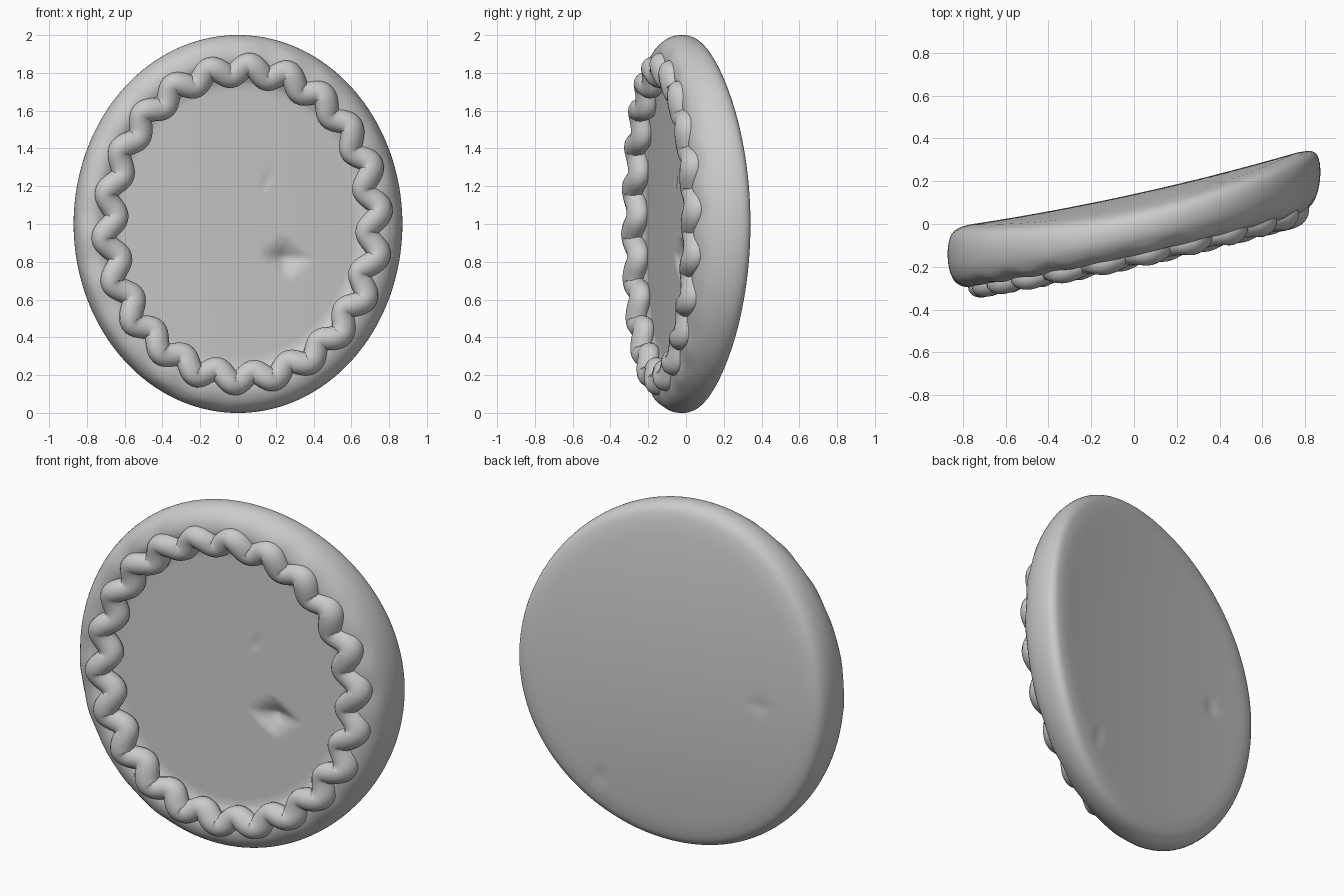
import bpy, bmesh, math, random

if "Cube" in bpy.data.objects:
    bpy.data.objects.remove(bpy.data.objects["Cube"])

random.seed(4)
SEG = 192


def warp(x, y, z):
    """Lean the flat disc sideways and bow it slightly; the back domes vertically."""
    back = max(0.0, min(1.0, (y + 0.10) / 0.24))
    return (x, y + 0.22 * x + 0.045 * x * x - 0.08 * back * (z - 1) ** 2, z)


def loft(name, rings, closed, caps=()):
    """Skin a list of equal-length rings; closed joins last ring to first."""
    bm = bmesh.new()
    vs = [[bm.verts.new(p) for p in ring] for ring in rings]
    n = len(vs[0])
    for i in range(len(vs) if closed else len(vs) - 1):
        a, b = vs[i], vs[(i + 1) % len(vs)]
        for j in range(n):
            k = (j + 1) % n
            bm.faces.new((a[j], a[k], b[k], b[j]))
    for ring, centre in caps:
        c = bm.verts.new(centre)
        for j in range(n):
            bm.faces.new((vs[ring][j], vs[ring][(j + 1) % n], c))
    bmesh.ops.recalc_face_normals(bm, faces=bm.faces[:])
    me = bpy.data.meshes.new(name)
    bm.to_mesh(me)
    bm.free()
    ob = bpy.data.objects.new(name, me)
    bpy.context.collection.objects.link(ob)
    for p in me.polygons:
        p.use_smooth = True
    return ob


def smooth_line(pts, steps):
    """Catmull-Rom through the profile points."""
    out = []
    for i in range(len(pts) - 1):
        p = [pts[max(0, min(len(pts) - 1, i + d))] for d in (-1, 0, 1, 2)]
        for s in range(steps):
            t = s / steps
            out.append(tuple(0.5 * (2 * b + (c - a) * t + (2 * a - 5 * b + 4 * c - d) * t * t
                                    + (3 * b - a - 3 * c + d) * t ** 3)
                             for a, b, c, d in zip(*p)))
    return out + [pts[-1]]


def dent(x, z, cx, cz, wx, wz, depth):
    d = abs((x - cx) / wx) + abs((z - cz) / wz)
    return depth * max(0.0, 1 - d) ** 1.2


# Disc body: sunken front face, rounded lip, flat back
front = [(0.02 + 0.04 * i, -0.09) for i in range(19)]
lip = [(0.80, -0.12), (0.86, -0.148), (0.92, -0.14), (0.965, -0.11), (0.99, -0.06),
       (1.0, 0.0), (0.997, 0.06), (0.98, 0.105), (0.945, 0.13), (0.88, 0.14)]
back = [(0.82 - 0.04 * i, 0.14) for i in range(21)]
profile = front[:-1] + smooth_line([front[-1]] + lip, 3) + back

rings = []
for r, y in profile:
    ring = []
    for j in range(SEG):
        a = 2 * math.pi * j / SEG
        x, z, h = 0.87 * r * math.cos(a), 1 + r * math.sin(a), y
        if y == -0.09 and r < 0.75:                       # dents in the filling
            h += dent(x, z, 0.25, 0.82, 0.14, 0.12, 0.06)
            h += dent(x, z, 0.15, 1.23, 0.04, 0.06, 0.01)
        elif y == 0.14:                                   # faint nicks in the back
            h -= dent(x, z, -0.5, 0.95, 0.06, 0.09, 0.012)
            h -= dent(x, z, 0.42, 0.36, 0.06, 0.09, 0.012)
        elif y < -0.10:                                   # soft crimp marks on the lip
            h += 0.005 * math.sin(22 * a) * math.sin(3 * a + 1)
        ring.append(warp(x, h, z))
    rings.append(ring)
loft("disc_body", rings, False,
     [(0, warp(0, -0.09, 1)), (-1, warp(0, 0.14, 1))])

# Wavy piped border around the filling, wider towards its foot
LOBES, STEPS, SIDES = 22, 22, 16
amp = [random.uniform(0.028, 0.040) for _ in range(LOBES)]
N = LOBES * STEPS
path = []
for i in range(N):
    k, t = divmod(i, STEPS)
    f = t / STEPS
    s = f * f * (3 - 2 * f)
    m = amp[k] * (1 - s) + amp[(k + 1) % LOBES] * s
    a = 2 * math.pi * i / N + math.radians(87)
    w = m * math.cos(2 * math.pi * f)
    path.append((0.022 + (0.70 + w) * math.cos(a), 1 + (0.815 + w) * math.sin(a),
                 -0.14 - 0.010 * math.cos(2 * math.pi * f + 0.8)))

tube = []
for i in range(N):
    x, z, y = path[i]
    x0, z0, _ = path[i - 1]
    x1, z1, _ = path[(i + 1) % N]
    l = math.hypot(x1 - x0, z1 - z0)
    nx, nz = (z1 - z0) / l, -(x1 - x0) / l
    ring = []
    for j in range(SIDES):
        b = 2 * math.pi * j / SIDES
        wide = 0.062 * math.cos(b)
        ring.append(warp(x + nx * wide, y + 0.06 * math.sin(b), z + nz * wide))
    tube.append(ring)
loft("wavy_border", tube, True)
